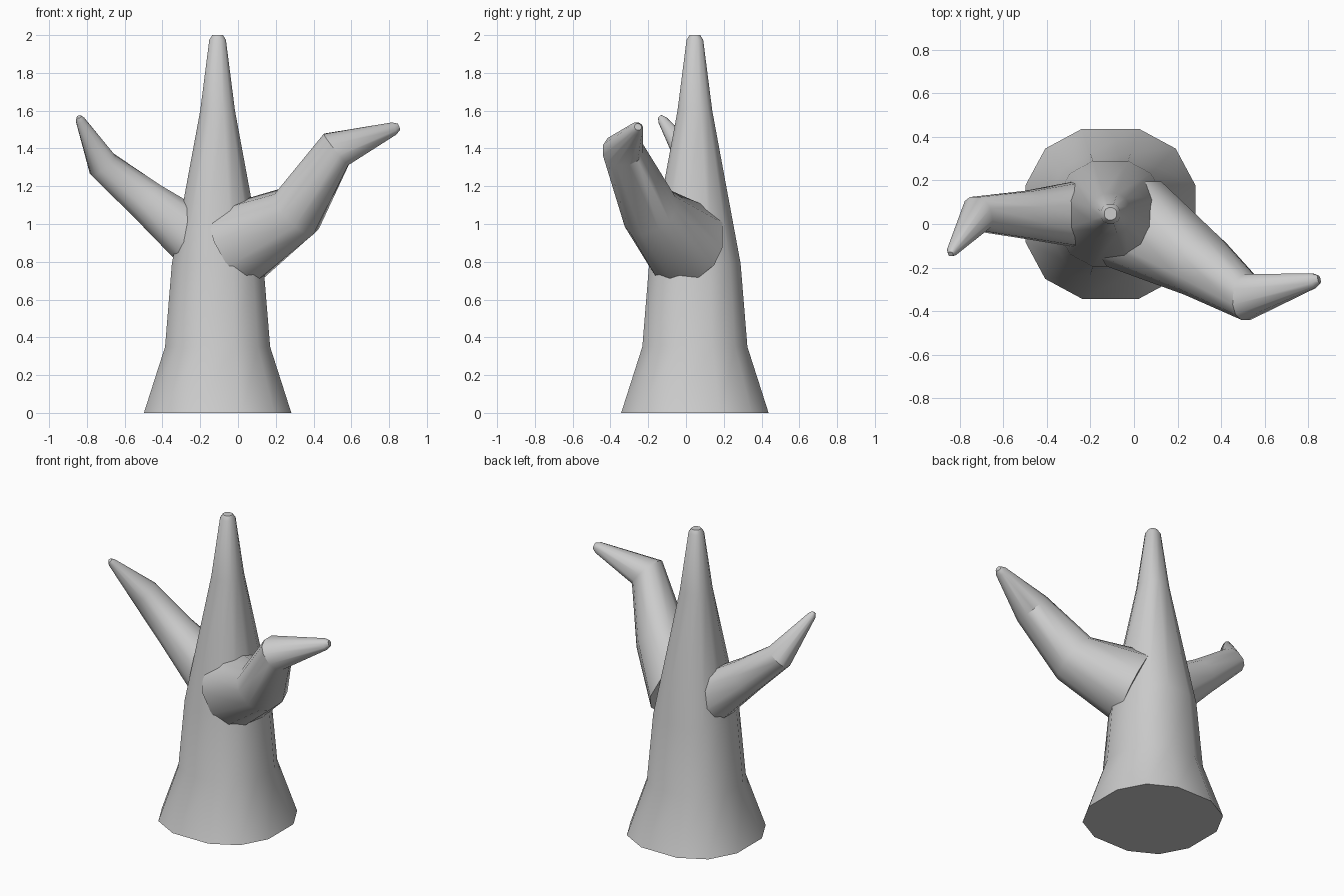
import bpy, bmesh, math
from mathutils import Vector

if "Cube" in bpy.data.objects:
    bpy.data.objects.remove(bpy.data.objects["Cube"])

# Twelve-sided, slightly squared cross-section, unit half-width
SECTION = []
for q in range(4):
    for deg, r in ((18.5, 1.055), (45, 1.085), (71.5, 1.055)):
        a = math.radians(deg + 90 * q)
        SECTION.append((r * math.cos(a), r * math.sin(a)))


def tube(name, rings):
    """Loft the section through (centre, radius) rings, mitred at bends."""
    pts = [Vector(c) for c, _ in rings]
    n = len(pts)
    bm = bmesh.new()
    loops = []
    for i, (_, r) in enumerate(rings):
        d_in = (pts[max(i, 1)] - pts[max(i, 1) - 1]).normalized()
        j = min(i, n - 2)
        d_out = (pts[j + 1] - pts[j]).normalized()
        d = (d_in + d_out).normalized()
        u = Vector((0, 1, 0)).cross(d).normalized()
        v = d.cross(u)
        loops.append([bm.verts.new(pts[i] + (u * x + v * y) * r) for x, y in SECTION])
    k = len(SECTION)
    for a, b in zip(loops, loops[1:]):
        for i in range(k):
            bm.faces.new((a[i], a[(i + 1) % k], b[(i + 1) % k], b[i]))
    bm.faces.new(loops[0][::-1])
    bm.faces.new(loops[-1])
    bmesh.ops.recalc_face_normals(bm, faces=bm.faces[:])
    me = bpy.data.meshes.new(name)
    bm.to_mesh(me)
    bm.free()
    ob = bpy.data.objects.new(name, me)
    bpy.context.collection.objects.link(ob)
    bpy.ops.object.select_all(action='DESELECT')
    ob.select_set(True)
    bpy.context.view_layer.objects.active = ob
    bpy.ops.object.shade_smooth_by_angle(angle=math.radians(35))
    return ob


# Trunk: flared foot tapering to a blunt tip
profile = [(0, .39), (.35, .278), (.79, .242), (1.6, .092), (1.975, .044), (2.0, .028)]
tube("trunk", [((-.108, .047, z), r) for z, r in profile])

# Large branch on the right, sweeping forward
tube("right_branch", [((0, 0, .89), .22), ((.31, -.19, 1.065), .148),
                      ((.52, -.335, 1.395), .105), ((.825, -.26, 1.505), .034),
                      ((.85, -.254, 1.514), .018)])

# Smaller branch on the left
tube("left_branch", [((-.2, .045, .90), .158), ((-.48, .042, 1.12), .11),
                     ((-.717, .045, 1.315), .082), ((-.835, -.125, 1.55), .024),
                     ((-.842, -.138, 1.568), .012)])
